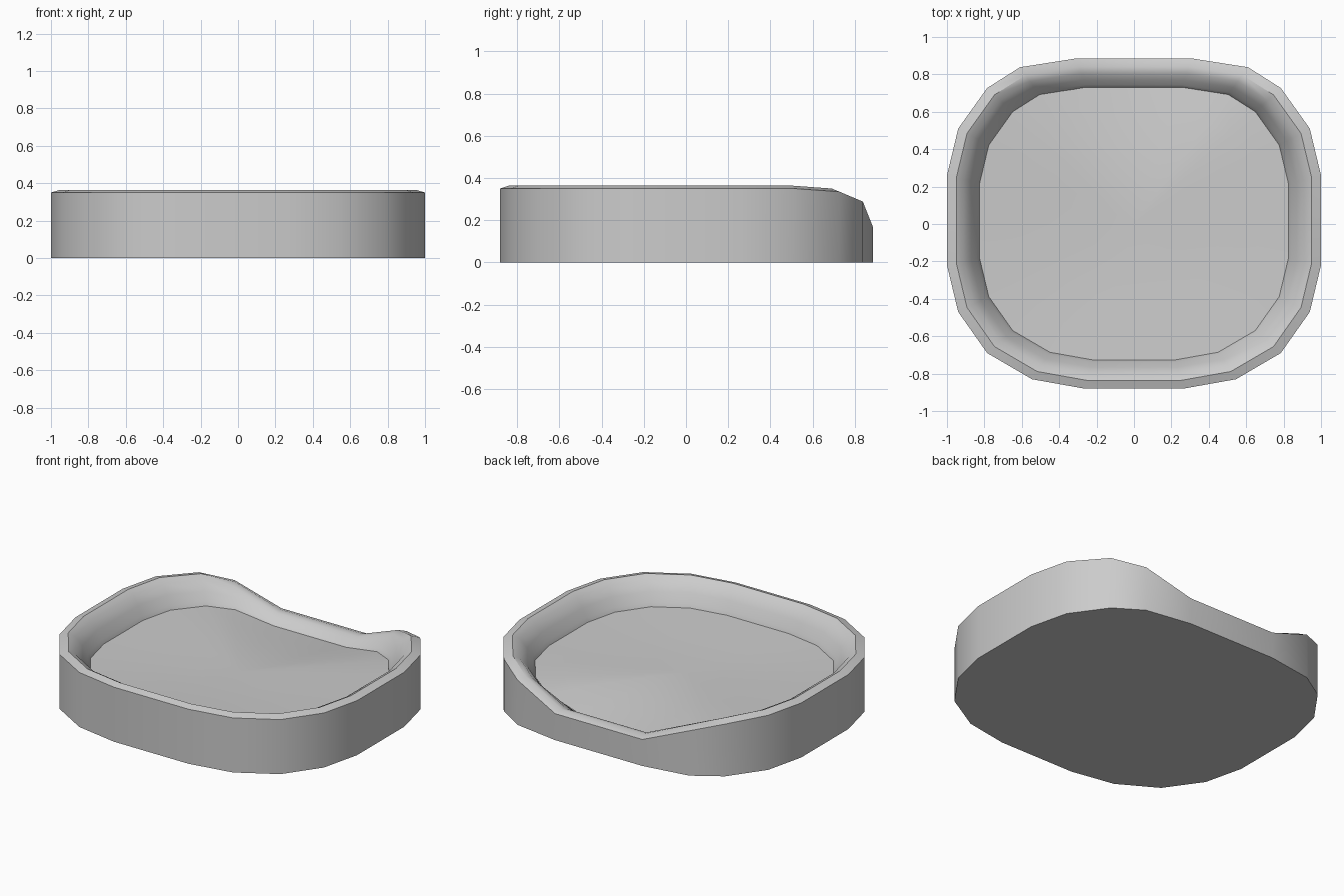
import bpy, bmesh, math

if "Cube" in bpy.data.objects:
    bpy.data.objects.remove(bpy.data.objects["Cube"])

grey = bpy.data.materials.new("soft grey")
grey.diffuse_color = (0.6, 0.6, 0.6, 1)
grey.use_nodes = True
grey.node_tree.nodes["Principled BSDF"].inputs["Base Color"].default_value = grey.diffuse_color

# right half of the outline, back to front: x, y, height of the outer wall
half = [(0.31, 0.885, 0.17), (0.61, 0.838, 0.288), (0.785, 0.727, 0.335),
        (0.94, 0.51, 0.35), (1.0, 0.26, 0.35), (1.0, -0.22, 0.35),
        (0.94, -0.47, 0.35), (0.785, -0.69, 0.35), (0.545, -0.83, 0.35),
        (0.265, -0.88, 0.35)]
outline = half + [(-x, y, z) for x, y, z in reversed(half)]


def floor_edge(rim):
    # the floor sinks where the entrance dips
    return 0.21 - 0.08 * (0.35 - rim) / 0.18


def ring(scale, height):
    return [(x * scale, y * scale, height(z)) for x, y, z in outline]


def loft(name, rings, cap_first=False, centre=None):
    bm = bmesh.new()
    vs = [[bm.verts.new(p) for p in r] for r in rings]
    n = len(outline)
    for a, b in zip(vs, vs[1:]):
        for i in range(n):
            j = (i + 1) % n
            bm.faces.new((a[i], a[j], b[j], b[i]))
    if cap_first:
        bm.faces.new(vs[0])
    if centre:
        c = bm.verts.new(centre)
        for i in range(n):
            bm.faces.new((vs[-1][i], vs[-1][(i + 1) % n], c))
    # outline runs clockwise, so flip everything outward
    bmesh.ops.recalc_face_normals(bm, faces=bm.faces)
    if not cap_first and sum(f.normal.z for f in bm.faces) < 0:
        bmesh.ops.reverse_faces(bm, faces=bm.faces)
    me = bpy.data.meshes.new(name)
    bm.to_mesh(me)
    bm.free()
    me.materials.append(grey)
    ob = bpy.data.objects.new(name, me)
    bpy.context.collection.objects.link(ob)
    bpy.ops.object.select_all(action='DESELECT')
    ob.select_set(True)
    bpy.context.view_layer.objects.active = ob
    bpy.ops.object.shade_smooth_by_angle(angle=math.radians(38))
    return ob


def lip(t):
    # height between the floor edge (0) and the crest (1)
    return lambda z: floor_edge(z) + (z + 0.015 - floor_edge(z)) * t


# base and rounded rim, closed by the hidden inside bottom
loft("bed_rim", [
    ring(1, lambda z: 0), ring(1, lambda z: z),
    ring(0.95, lip(1)), ring(0.91, lip(0.86)), ring(0.87, lip(0.5)),
    ring(0.84, lip(0.15)), ring(0.82, lip(-0.1)),
    ring(0.80, lambda z: 0.05)], cap_first=True, centre=(0, 0, 0.05))

# gently hollow cushion inside the rim
mid = 0.185
loft("cushion", [
    ring(s, lambda z, k=k: mid + (floor_edge(z) - mid) * k)
    for s, k in ((0.826, 1), (0.65, 0.7), (0.45, 0.35), (0.22, 0.08))],
    centre=(0, 0, mid))
